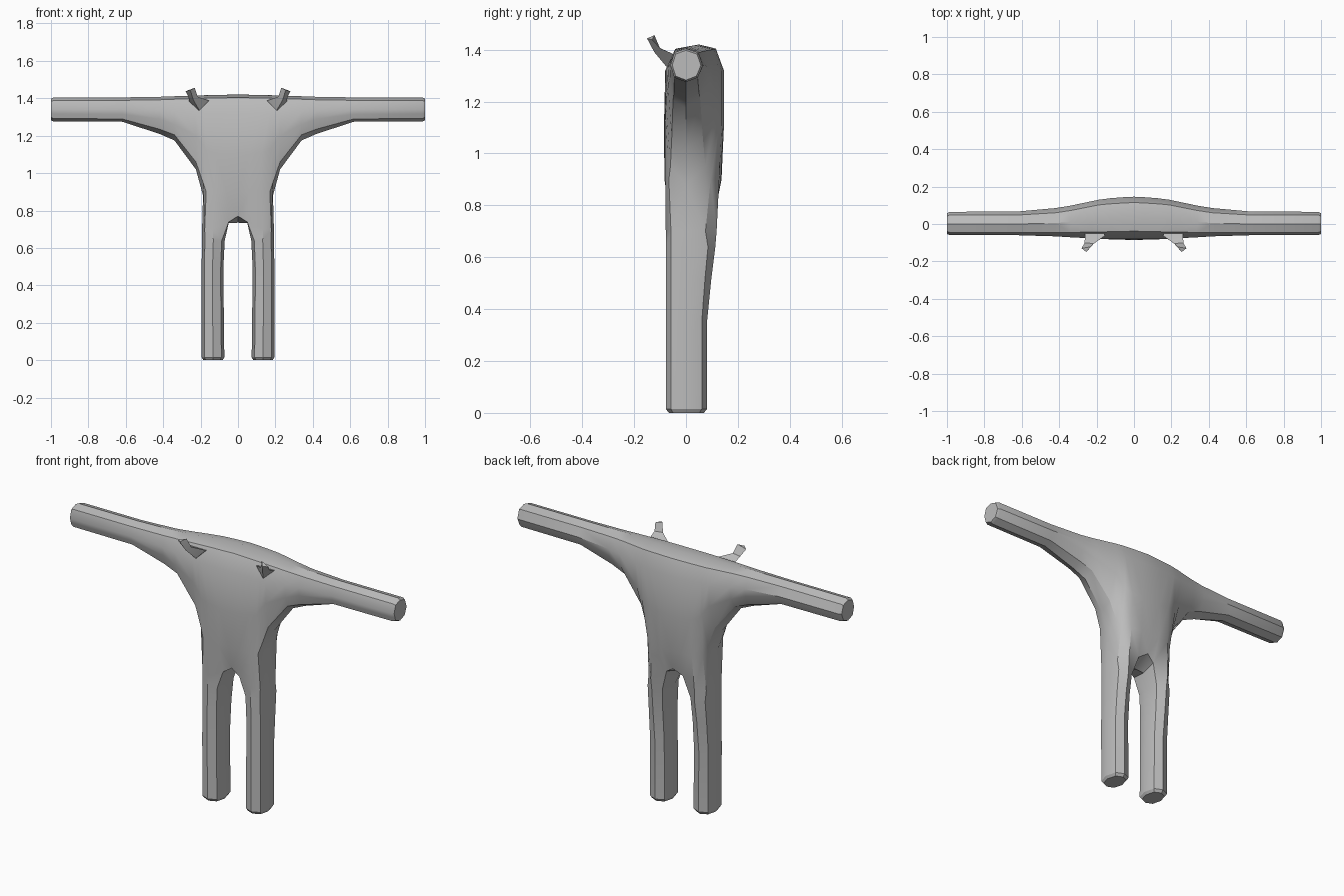
import bpy, bmesh, math

if "Cube" in bpy.data.objects:
    bpy.data.objects.remove(bpy.data.objects["Cube"])

grey = bpy.data.materials.new("plain grey")
grey.diffuse_color = (0.5, 0.5, 0.5, 1)
grey.use_nodes = True
grey.node_tree.nodes["Principled BSDF"].inputs["Base Color"].default_value = grey.diffuse_color


def finish(name, bm, angle):
    """Mirror the half mesh over x = 0 and turn it into a shaded object."""
    bmesh.ops.recalc_face_normals(bm, faces=bm.faces)
    me = bpy.data.meshes.new(name)
    bm.to_mesh(me)
    bm.free()
    me.materials.append(grey)
    ob = bpy.data.objects.new(name, me)
    bpy.context.collection.objects.link(ob)
    for o in bpy.context.selected_objects:
        o.select_set(False)
    bpy.context.view_layer.objects.active = ob
    ob.select_set(True)
    mod = ob.modifiers.new("mirror", 'MIRROR')
    mod.use_clip = True
    mod.merge_threshold = 0.002
    bpy.ops.object.modifier_apply(modifier="mirror")
    bpy.ops.object.shade_smooth_by_angle(angle=math.radians(angle))
    return ob


def bridge(bm, a, b):
    for i in range(len(a)):
        j = (i + 1) % len(a)
        bm.faces.new((a[i], a[j], b[j], b[i]))


# ---- body: vertical sections from arm to centre line, then legs ----
bm = bmesh.new()

# closed sections: x, ridge (y, z), shoulder y front/back, widest (yf, yb, z),
# mid (yf, yb, z), low (yf, yb, z), bottom z
closed = [
    (0.985, 0.00, 1.405, -.045, .048, (-.06, .065, 1.34), (-.053, .056, 1.317), (-.045, .045, 1.292), 1.275),
    (0.62, 0.00, 1.405, -.045, .048, (-.06, .067, 1.34), (-.053, .058, 1.315), (-.045, .045, 1.290), 1.275),
    (0.42, 0.005, 1.408, -.045, .06, (-.066, .085, 1.335), (-.062, .075, 1.29), (-.046, .05, 1.235), 1.21),
    (0.34, 0.01, 1.411, -.045, .072, (-.071, .098, 1.33), (-.069, .09, 1.26), (-.05, .055, 1.205), 1.175),
    (0.225, 0.025, 1.415, -.043, .095, (-.077, .122, 1.325), (-.077, .118, 1.20), (-.055, .065, 1.06), 1.02),
    (0.187, 0.03, 1.416, -.042, .102, (-.078, .13, 1.32), (-.079, .126, 1.15), (-.06, .075, .95), .88),
]
# open sections above the leg: the last entry is the leg top (x, yf, yb, z)
opened = [
    (0.17, 0.033, 1.417, -.042, .104, (-.079, .132, 1.32), (-.08, .13, 1.12), (-.066, .095, .90), (.178, -.058, .075, .70)),
    (0.125, 0.038, 1.418, -.041, .108, (-.079, .138, 1.32), (-.082, .138, 1.11), (-.08, .128, .90), (.135, -.078, .118, .70)),
    (0.06, 0.045, 1.419, -.040, .112, (-.08, .143, 1.32), (-.084, .143, 1.10), (-.083, .135, .90), (.05, -.06, .10, .738)),
    (0.0, 0.05, 1.42, -.038, .115, (-.08, .146, 1.32), (-.085, .146, 1.10), (-.083, .137, .90), (0, -.055, .115, .77)),
]


def section(x, ty, tz, sf, sb, wide, mid, low, end):
    V = bm.verts.new
    shoulder_z = tz - 0.016
    top = V((x, ty, tz))
    f = [top, V((x, sf, shoulder_z))] + [V((x, r[0], r[2])) for r in (wide, mid, low)]
    b = [top, V((x, sb, shoulder_z))] + [V((x, r[1], r[2])) for r in (wide, mid, low)]
    if isinstance(end, tuple):
        f.append(V((end[0], end[1], end[3])))
        b.append(V((end[0], end[2], end[3] + (.02 if x < .1 else 0))))
    else:
        low_v = V((x, 0, end))
        f.append(low_v)
        b.append(low_v)
    return f, b


cols = [section(*s) for s in closed + opened]
for c, d in zip(cols, cols[1:]):
    for side in (0, 1):
        p, q = c[side], d[side]
        for i in range(5):
            bm.faces.new((p[i], p[i + 1], q[i + 1], q[i]))

# arm end with a small bevel
rim = cols[0][0] + cols[0][1][4:0:-1]
tip = [bm.verts.new((1.0, v.co.y * .88, 1.34 + (v.co.z - 1.34) * .88)) for v in rim]
bridge(bm, rim, tip)
bm.faces.new(tip)

# crotch and outer hip
outer = bm.verts.new((.192, 0, .70))
inner = bm.verts.new((.05, .02, .732))
centre = bm.verts.new((0, .02, .735))
hip = cols[5][0][5]
so, sm, si, sc = [(c[0][5], c[1][5]) for c in cols[6:]]
for k in (0, 1):
    bm.faces.new((hip, so[k], outer))
    bm.faces.new((sc[k], si[k], inner, centre))

# leg rings: z, inner x, outer x, front y, back y
ring = [outer, so[0], sm[0], si[0], inner, si[1], sm[1], so[1]]
for z, xi, xo, yf, yb in ((.64, .071, .193, -.078, .113), (.52, .077, .194, -.078, .098),
                          (.35, .077, .195, -.078, .081), (.015, .073, .195, -.078, .081),
                          (0, .083, .185, -.066, .069)):
    xm, d = (xi + xo) / 2, (xo - xi) * .37
    pts = [(xo, 0), (xm + d, yf * .75), (xm, yf), (xm - d, yf * .75),
           (xi, 0), (xm - d, yb * .75), (xm, yb), (xm + d, yb * .75)]
    new = [bm.verts.new((x, y, z)) for x, y in pts]
    bridge(bm, ring, new)
    ring = new
bm.faces.new(ring)
finish("body", bm, 32)

# ---- horns: curved three-sided spikes at the front of the shoulders ----
bm = bmesh.new()
stages = [
    [(.165, -.03, 1.375), (.21, -.045, 1.325), (.26, -.03, 1.375)],
    [(.155, -.062, 1.388), (.207, -.076, 1.335), (.262, -.06, 1.388)],
    [(.215, -.105, 1.408), (.238, -.122, 1.39), (.264, -.10, 1.405)],
    [(.232, -.122, 1.456), (.255, -.15, 1.443), (.28, -.13, 1.438)],
]
rings = [[bm.verts.new(p) for p in s] for s in stages]
for a, b in zip(rings, rings[1:]):
    bridge(bm, a, b)
bm.faces.new(rings[0])
bm.faces.new(rings[-1])
finish("horns", bm, 30)
